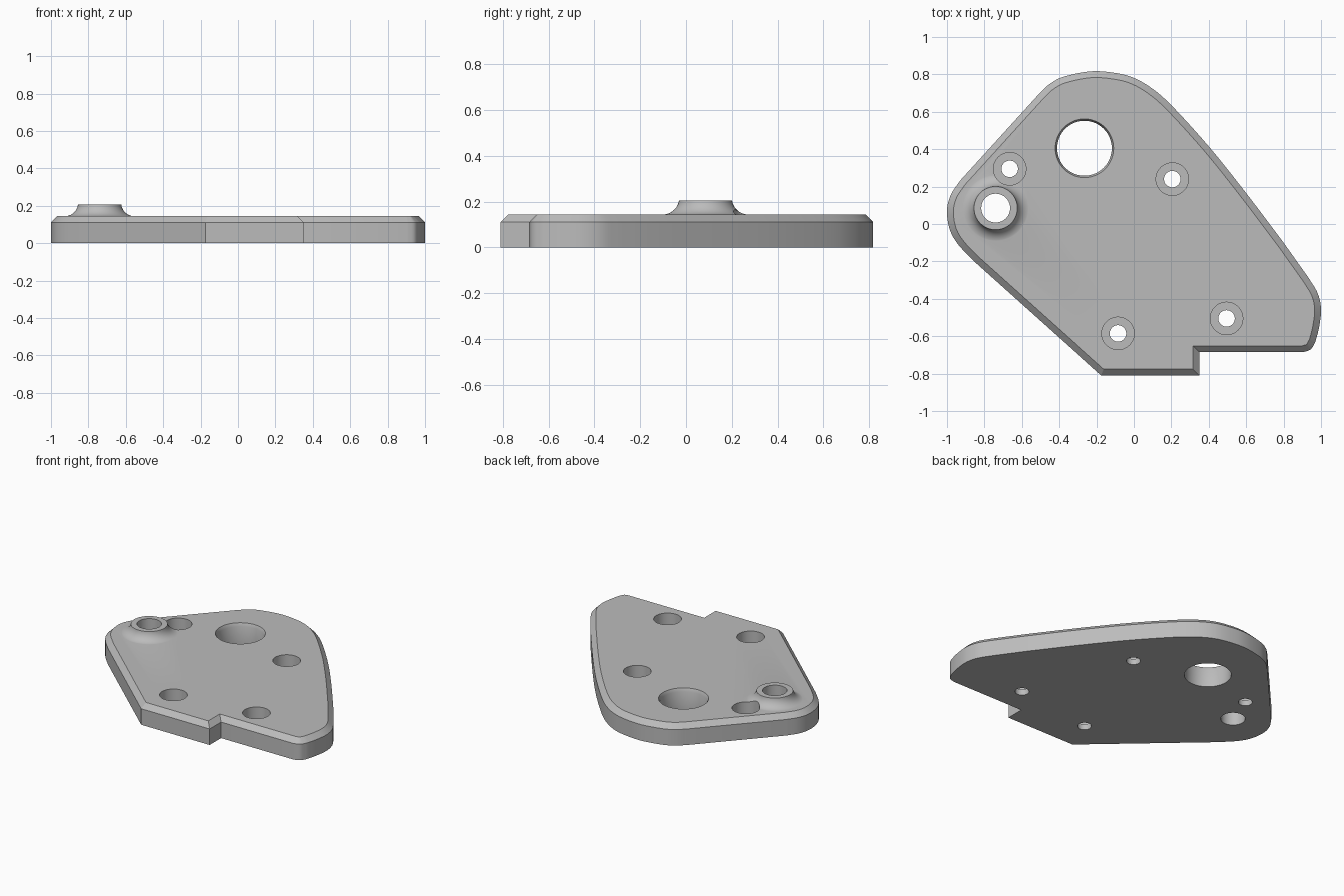
import bpy, bmesh, math
from mathutils import Vector

TOP, CHAMFER = 0.145, 0.034
BOSS = (-0.74, 0.085)
BIG_HOLE = (-0.265, 0.405)
BOLTS = [(-0.665, 0.295), (0.205, 0.24), (0.495, -0.505), (-0.085, -0.585)]

if bpy.data.objects.get("Cube"):
    bpy.data.objects.remove(bpy.data.objects["Cube"])

grey = bpy.data.materials.new("satin grey")
grey.use_nodes = True
grey.diffuse_color = (0.5, 0.5, 0.5, 1)
grey.node_tree.nodes["Principled BSDF"].inputs["Base Color"].default_value = (0.5, 0.5, 0.5, 1)


def spline(points, steps=5):
    """Smooth run through the points, with free ends."""
    p = [Vector(q) for q in points]
    if len(p) < 3:
        return p
    p = [2 * p[0] - p[1]] + p + [2 * p[-1] - p[-2]]
    out = []
    for a, b, c, d in zip(p, p[1:], p[2:], p[3:]):
        for i in range(steps):
            t = i / steps
            out.append(0.5 * (2 * b + (c - a) * t + (2 * a - 5 * b + 4 * c - d) * t**2
                              + (3 * b - a - 3 * c + d) * t**3))
    return out + [p[-2]]


def inset(loop, dist):
    """Mitred inward offset of a counter-clockwise loop."""
    out = []
    for i, p in enumerate(loop):
        d1 = (p - loop[i - 1]).normalized()
        d2 = (loop[(i + 1) % len(loop)] - p).normalized()
        n1, n2 = Vector((-d1.y, d1.x)), Vector((-d2.y, d2.x))
        out.append(p + (n1 + n2) * dist / (1 + n1.dot(n2)))
    return out


def stack(name, rings):
    """Closed solid from matching rings, each a (loop, height) pair, bottom first."""
    bm = bmesh.new()
    rows = [[bm.verts.new((p[0], p[1], z)) for p in loop] for loop, z in rings]
    for low, high in zip(rows, rows[1:]):
        for i in range(len(low)):
            bm.faces.new((low[i - 1], low[i], high[i], high[i - 1]))
    bm.faces.new(rows[0][::-1])
    bm.faces.new(rows[-1])
    bmesh.ops.recalc_face_normals(bm, faces=bm.faces)
    mesh = bpy.data.meshes.new(name)
    bm.to_mesh(mesh)
    bm.free()
    mesh.materials.append(grey)
    obj = bpy.data.objects.new(name, mesh)
    bpy.context.collection.objects.link(obj)
    return obj


def lathe(name, centre, profile, sides=64):
    """Round solid from (radius, height) pairs."""
    angles = [2 * math.pi * i / sides for i in range(sides)]
    return stack(name, [([(centre[0] + r * math.cos(a), centre[1] + r * math.sin(a))
                          for a in angles], z) for r, z in profile])


def combine(target, tool, operation):
    bpy.context.view_layer.objects.active = target
    mod = target.modifiers.new(operation.lower(), 'BOOLEAN')
    mod.operation, mod.object, mod.solver = operation, tool, 'EXACT'
    bpy.ops.object.modifier_apply(modifier=mod.name)
    bpy.data.objects.remove(tool)


# Plate outline, counter-clockwise: straight front edges, then rounded runs
runs = [
    [(-0.175, -0.81), (0.35, -0.81)],
    [(0.35, -0.685)],
    [(0.905, -0.685), (0.945, -0.67), (0.97, -0.63)],
    [(0.97, -0.63), (0.99, -0.55), (1.0, -0.455), (0.982, -0.37), (0.935, -0.29)],
    [(0.8, -0.1), (0.6, 0.165), (0.4, 0.415), (0.2, 0.635), (0.09, 0.73), (-0.01, 0.785),
     (-0.115, 0.81), (-0.235, 0.816), (-0.375, 0.788), (-0.45, 0.75), (-0.505, 0.7)],
    [(-0.93, 0.232), (-0.98, 0.155), (-1.0, 0.07), (-0.985, -0.03), (-0.94, -0.11),
     (-0.855, -0.2)],
]
outline = []
for run in runs:
    for p in spline(run):
        if not outline or (p - outline[-1]).length > 1e-4:
            outline.append(p)

plate = stack("mounting_plate", [(outline, 0), (outline, TOP - CHAMFER),
                                 (inset(outline, CHAMFER), TOP)])

# Raised boss with a concave fillet at its foot
fillet = [(0.187 - 0.072 * math.sin(a), TOP + 0.071 - 0.072 * math.cos(a))
          for a in [math.radians(82 * i / 12) for i in range(13)]]
boss = lathe("boss", BOSS, [(0.187, 0.08)] + fillet + [(0.115, 0.206)])
combine(plate, boss, 'UNION')

# Through holes: boss bore, large hole with a bevelled rim, counterbored bolt holes
cutters = [lathe("boss_bore", BOSS, [(0.077, -0.1), (0.077, 0.4)]),
           lathe("large_hole", BIG_HOLE, [(0.147, -0.1), (0.147, TOP - 0.022),
                                          (0.157, TOP), (0.157, 0.3)])]
for centre in BOLTS:
    cutters.append(lathe("bolt_hole", centre, [(0.044, -0.1), (0.044, 0.04),
                                               (0.087, 0.04), (0.087, 0.4)], 48))
for cutter in cutters:
    combine(plate, cutter, 'DIFFERENCE')

bpy.ops.object.select_all(action='DESELECT')
plate.select_set(True)
bpy.context.view_layer.objects.active = plate
bpy.ops.object.shade_smooth_by_angle(angle=math.radians(25))
